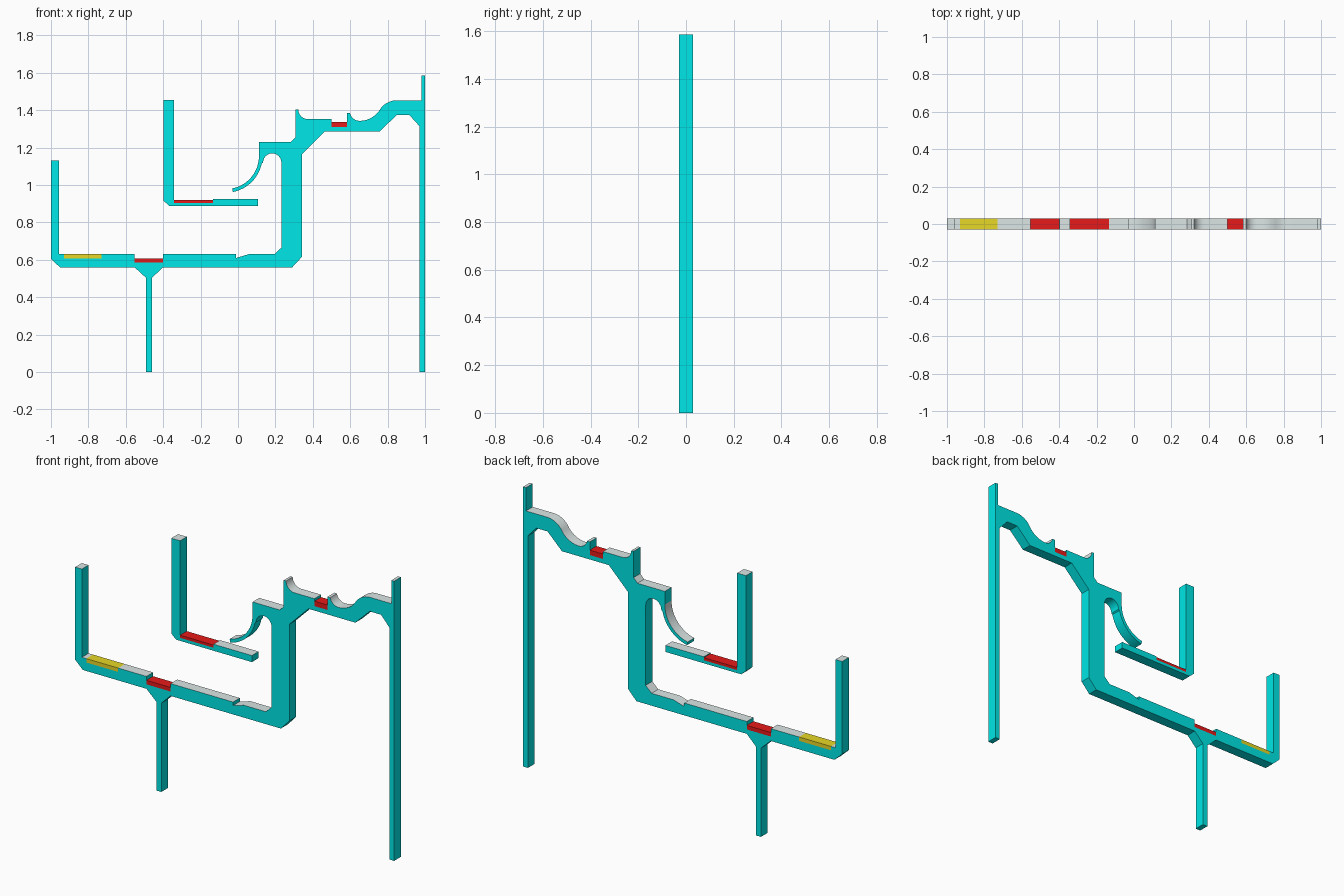
import bpy, bmesh
from math import cos, sin, radians

if "Cube" in bpy.data.objects:
    bpy.data.objects.remove(bpy.data.objects["Cube"])

HALF = 0.03  # half thickness of every part


def material(name, rgb):
    m = bpy.data.materials.new(name)
    m.diffuse_color = (*rgb, 1)
    m.use_nodes = True
    m.node_tree.nodes["Principled BSDF"].inputs["Base Color"].default_value = m.diffuse_color
    return m


TEAL = material("teal", (0.0, 0.8, 0.8))
PALE = material("pale_top", (0.72, 0.8, 0.79))
RED = material("red", (0.8, 0.01, 0.01))
YELLOW = material("yellow", (0.8, 0.68, 0.02))


def arc(cx, cz, r, a0, a1, n=12):
    angles = [radians(a0 + (a1 - a0) * i / n) for i in range(n + 1)]
    return [(cx + r * cos(a), cz + r * sin(a)) for a in angles]


def plate(name, outline, side, top):
    """Extrude an x/z outline through y; upward faces get the top material."""
    bm = bmesh.new()
    face = bm.faces.new([bm.verts.new((x, -HALF, z)) for x, z in outline])
    ext = bmesh.ops.extrude_face_region(bm, geom=[face], use_keep_orig=True)
    moved = [v for v in ext["geom"] if isinstance(v, bmesh.types.BMVert)]
    bmesh.ops.translate(bm, vec=(0, 2 * HALF, 0), verts=moved)
    bmesh.ops.recalc_face_normals(bm, faces=bm.faces)
    bm.normal_update()
    for f in bm.faces:
        f.material_index = 1 if f.normal.z > 0.03 else 0
    mesh = bpy.data.meshes.new(name)
    bm.to_mesh(mesh)
    bm.free()
    mesh.materials.append(side)
    mesh.materials.append(top)
    ob = bpy.data.objects.new(name, mesh)
    bpy.context.collection.objects.link(ob)
    bpy.ops.object.select_all(action="DESELECT")
    ob.select_set(True)
    bpy.context.view_layer.objects.active = ob
    bpy.ops.object.shade_smooth_by_angle(angle=radians(30))
    return ob


def inlay(name, x0, x1, z0, z1, mat):
    return plate(name, [(x0, z0), (x1, z0), (x1, z1), (x0, z1)], mat, mat)


# Main track: end wall, lower floor with inlay pockets and a small dip
body = [(-1, 1.13), (-0.958, 1.13), (-0.958, 0.63),
        (-0.93, 0.63), (-0.93, 0.608), (-0.73, 0.608), (-0.73, 0.63),
        (-0.553, 0.63), (-0.553, 0.585), (-0.402, 0.585), (-0.402, 0.63),
        (-0.01, 0.63), (-0.01, 0.61), (0.057, 0.63), (0.195, 0.63), (0.232, 0.665)]
# Column arch and curved tongue
body += arc(0.183, 1.12, 0.049, 0, 180)
body += arc(-0.065, 1.155, 0.196, -12, -79)
body += arc(-0.065, 1.155, 0.177, -79, 0)
# Ledge and upper track, with the S-curved ramp
body += [(0.112, 1.23), (0.283, 1.23), (0.307, 1.256), (0.307, 1.405)]
body += arc(0.375, 1.405, 0.053, 180, 270, 8)
body += [(0.5, 1.352), (0.5, 1.31), (0.582, 1.31), (0.582, 1.385)]
body += arc(0.65, 1.395, 0.052, 191, 270, 8)
body += arc(0.65, 1.472, 0.129, -88, -36, 10)
body += arc(0.85, 1.344, 0.109, 146, 90, 10)
# Tall right post, then the underside back to the left, with the short post
body += [(0.982, 1.453), (0.982, 1.585), (1, 1.585), (1, 0), (0.97, 0),
         (0.97, 1.315), (0.917, 1.373), (0.847, 1.373), (0.757, 1.285),
         (0.463, 1.285), (0.343, 1.165), (0.343, 0.617), (0.29, 0.56),
         (-0.402, 0.56), (-0.46, 0.503), (-0.46, 0), (-0.491, 0),
         (-0.491, 0.503), (-0.553, 0.56), (-0.952, 0.56), (-1, 0.605)]
plate("main_track", body, TEAL, PALE)

# Floating L-shaped ledge with its pocket
plate("floating_ledge", [(-0.397, 1.455), (-0.342, 1.455), (-0.342, 0.905),
                         (-0.133, 0.905), (-0.133, 0.925), (0.108, 0.925),
                         (0.108, 0.888), (-0.367, 0.888), (-0.397, 0.915)], TEAL, PALE)

# Coloured floor inlays
inlay("goal_inlay", -0.93, -0.73, 0.608, 0.63, YELLOW)
inlay("lower_hazard_inlay", -0.553, -0.402, 0.585, 0.608, RED)
inlay("ledge_hazard_inlay", -0.342, -0.133, 0.905, 0.92, RED)
inlay("upper_hazard_inlay", 0.5, 0.582, 0.31 + 1, 1.338, RED)
